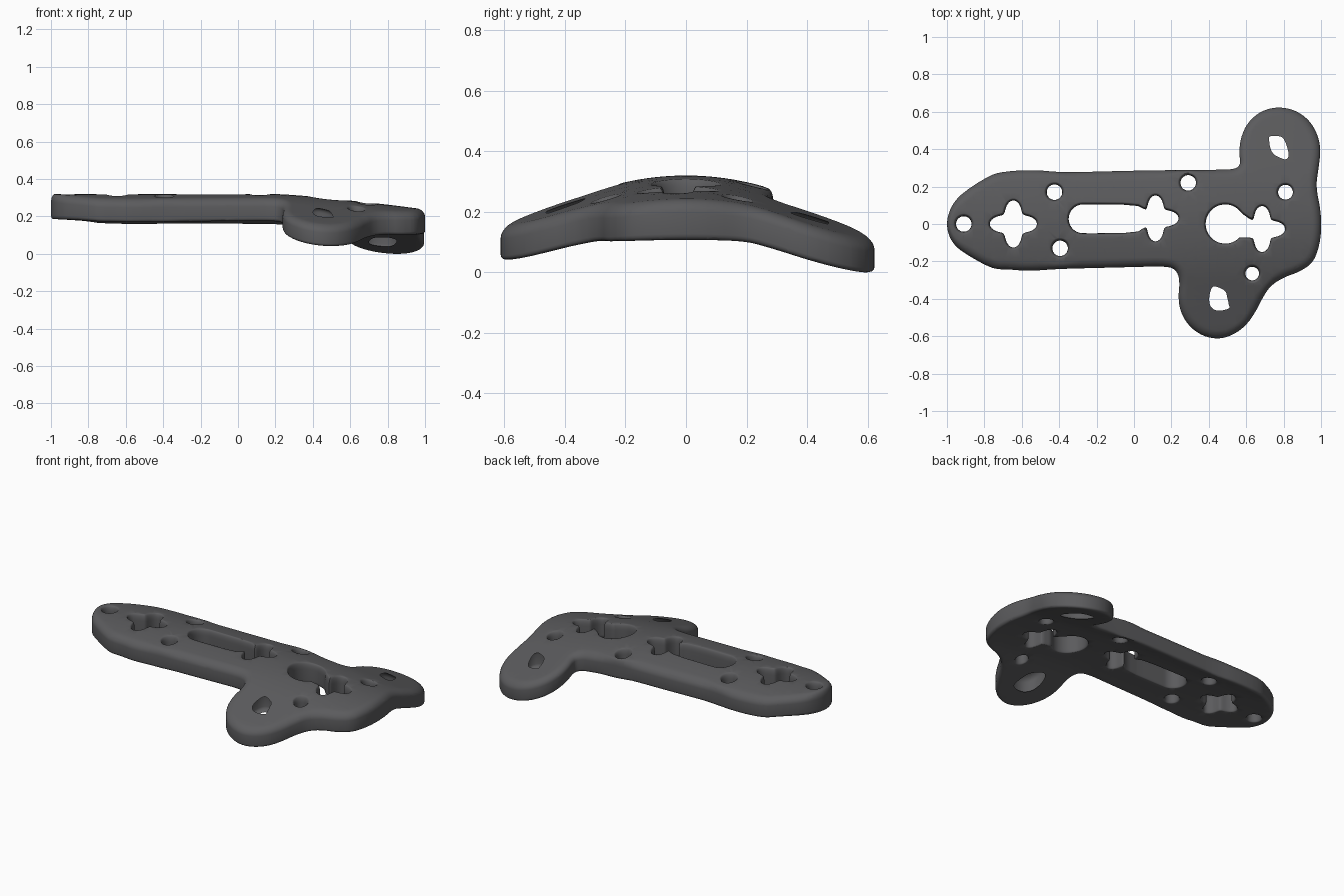
import bpy, bmesh, math
from mathutils import Vector

if "Cube" in bpy.data.objects:
    bpy.data.objects.remove(bpy.data.objects["Cube"])


def arc(cx, cy, r, a0, a1, n, lobe=0.0):
    """Points on an arc; lobe makes it a four-leaf shape."""
    pts = []
    for i in range(n):
        a = math.radians(a0 + (a1 - a0) * i / (n - 1))
        rr = r + lobe * math.cos(4 * a)
        pts.append((cx + rr * math.cos(a), cy + rr * math.sin(a)))
    return pts


def full(cx, cy, r, n, lobe=0.0):
    return arc(cx, cy, r, 0, 360 - 360 / n, n, lobe)


def smooth(pts, rounds=2):
    """Corner cutting on a closed loop."""
    pts = [Vector(p) for p in pts]
    for _ in range(rounds):
        out = []
        for i, p in enumerate(pts):
            q = pts[(i + 1) % len(pts)]
            out += [p * 0.75 + q * 0.25, p * 0.25 + q * 0.75]
        pts = out
    return pts


# plate outline, counter-clockwise from the left tip
outline = [(-1.003, 0), (-.988, -.07), (-.95, -.125), (-.88, -.172), (-.8, -.217), (-.74, -.242),
           (-.66, -.243), (-.57, -.252), (-.4, -.24), (-.2, -.235), (0, -.23), (.18, -.225),
           (.23, -.25), (.245, -.31), (.236, -.4), (.252, -.48), (.3, -.553), (.37, -.6),
           (.45, -.616), (.53, -.594), (.6, -.542), (.65, -.47), (.69, -.39), (.73, -.33),
           (.8, -.285), (.88, -.258), (.955, -.21), (.988, -.13), (1.003, -.03), (.997, .08),
           (.972, .2), (.987, .3), (.999, .4), (.98, .485), (.933, .56), (.86, .61),
           (.77, .627), (.68, .605), (.607, .543), (.57, .46), (.562, .38), (.57, .32),
           (.545, .295), (.48, .29), (.2, .288), (0, .285), (-.2, .28), (-.38, .275),
           (-.55, .291), (-.73, .277), (-.8, .242), (-.88, .192), (-.95, .135), (-.988, .07)]

# round screw holes: x, y, radius
screws = [(-.91, 0, .042), (-.425, .17, .042), (-.395, -.13, .042),
          (.29, .22, .042), (.81, .17, .04), (.632, -.265, .037)]

# each loop: points, upper edge rounding (negative direction means a hole)
loops = [(smooth(outline), 0.045, 1)]
for x, y, r in screws:
    loops.append((smooth(full(x, y, r, 16), 1), 0.015, -1))
# four-leaf hole, long slot with a leaf end, round hole joined to a leaf hole
leaf = full(-.645, 0, .1, 40, .027)
slot = arc(.115, .03, .097, -140, 140, 34, .027) + [(.01, .103)] + \
    arc(-.272, .0275, .0775, 90, 270, 14) + [(.01, -.048)]
keyhole = arc(.685, -.027, .097, -140, 140, 34, .027) + arc(.488, 0, .105, 32, 318, 30)
for pts in (leaf, slot, keyhole):
    loops.append((smooth(pts, 1), 0.013, -1))
# openings in the two side lugs
lug_a = [(.375, -.31), (.43, -.28), (.52, -.32), (.556, -.42), (.54, -.485),
         (.44, -.515), (.37, -.475), (.352, -.40)]
lug_b = [(.69, .505), (.78, .52), (.84, .49), (.877, .38), (.86, .315),
         (.79, .3), (.705, .34), (.673, .43)]
for pts in (lug_a, lug_b):
    loops.append((smooth(pts, 3), 0.045, -1))


def heights(x, y):
    """Bottom and top surface of the bent plate."""
    a = abs(y)
    bend = 0.11 * max(0.0, x - 0.2) ** 1.3
    top = 0.32 - (0.55 * a * a if a < 0.3 else 0.0495 + 0.33 * (a - 0.3))
    k = a - 0.23
    bottom = 0.187 - 0.2 * min(a, 0.25) ** 2 - 0.31 * 0.5 * (k + math.sqrt(k * k + 0.0016))
    bottom += 0.155 * (math.sqrt(0.0545) - 0.23)
    return bottom - bend, top - bend


# wall section: inset fraction of rounding, height fraction
section = []
for i in range(5):
    a = math.pi / 2 * i / 4
    section.append((0.5 * (1 - math.sin(a)), 0.17 * (1 - math.cos(a))))
for i in range(7):
    a = math.pi / 2 * i / 6
    section.append((1 - math.cos(a), 0.68 + 0.32 * math.sin(a)))

bm = bmesh.new()
cap_edges = {0: [], len(section) - 1: []}
for li, (pts, rounding, side) in enumerate(loops):
    others = [q for lj, l in enumerate(loops) if lj != li for q in l[0]]
    n = len(pts)
    # direction into the material and rounding limited near other edges
    steps = []
    for i, p in enumerate(pts):
        t = (pts[(i + 1) % n] - pts[i - 1]).normalized()
        room = min((p - q).length for q in others)
        steps.append(Vector((-t.y, t.x)) * side * min(rounding, 0.42 * room))
    rings = []
    for inset, h in section:
        rings.append([bm.verts.new((p.x + s.x * inset, p.y + s.y * inset, h))
                      for p, s in zip(pts, steps)])
    for r0, r1 in zip(rings, rings[1:]):
        for i in range(n):
            j = (i + 1) % n
            bm.faces.new((r0[i], r0[j], r1[j], r1[i]))
    for key in cap_edges:
        ring = rings[key]
        cap_edges[key] += [bm.edges.get((ring[i], ring[(i + 1) % n])) for i in range(n)]

# upper and lower faces with openings left free
for key, edges in cap_edges.items():
    bmesh.ops.triangle_fill(bm, use_beauty=True, use_dissolve=False, edges=edges,
                            normal=(0, 0, 1 if key else -1))

# slice so that the plate can bend smoothly
for axis, limit in ((0, 1.0), (1, 0.62)):
    c = -limit + 0.04
    while c < limit:
        co = Vector((0, 0, 0))
        no = Vector((0, 0, 0))
        co[axis], no[axis] = c, 1
        bmesh.ops.bisect_plane(bm, geom=bm.verts[:] + bm.edges[:] + bm.faces[:],
                               dist=1e-5, plane_co=co, plane_no=no)
        c += 0.05

# bend to the final shape
for v in bm.verts:
    lo, hi = heights(v.co.x, v.co.y)
    v.co.z = lo + v.co.z * (hi - lo)
low = min(v.co.z for v in bm.verts)
for v in bm.verts:
    v.co.z -= low
bmesh.ops.recalc_face_normals(bm, faces=bm.faces[:])

mesh = bpy.data.meshes.new("bone_plate")
bm.to_mesh(mesh)
bm.free()
plate = bpy.data.objects.new("bone_plate", mesh)
bpy.context.collection.objects.link(plate)

mat = bpy.data.materials.new("dark_grey")
mat.diffuse_color = (0.105, 0.105, 0.11, 1)
mat.use_nodes = True
mat.node_tree.nodes["Principled BSDF"].inputs["Base Color"].default_value = mat.diffuse_color
mesh.materials.append(mat)

bpy.context.view_layer.objects.active = plate
plate.select_set(True)
bpy.ops.object.shade_smooth_by_angle(angle=math.radians(40))
